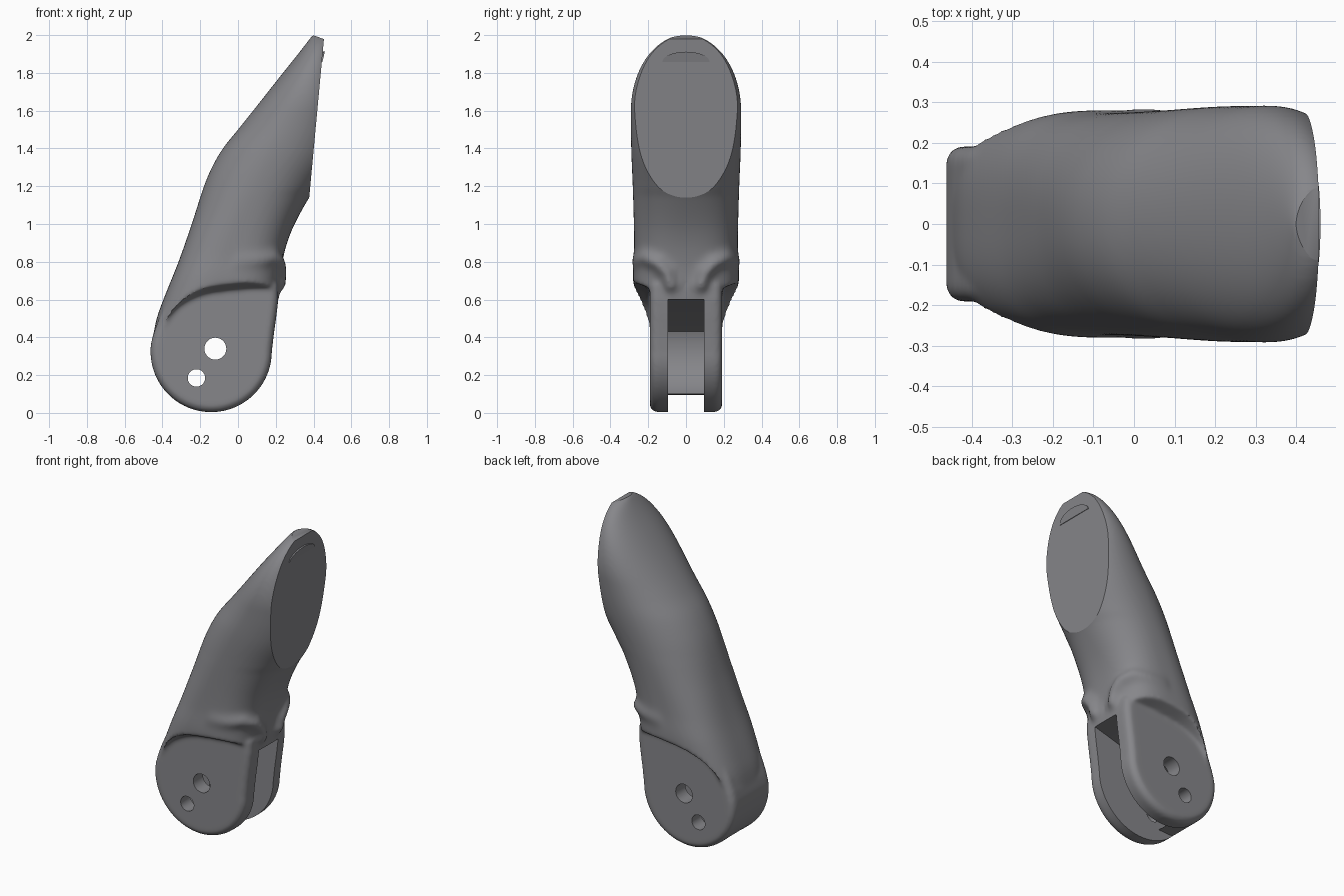
import bpy, bmesh, math
from mathutils import Vector

if "Cube" in bpy.data.objects:
    bpy.data.objects.remove(bpy.data.objects["Cube"])


def interp(table, z):
    # smooth cubic interpolation through (z, value) keys
    if z <= table[0][0]:
        return table[0][1]
    if z >= table[-1][0]:
        return table[-1][1]
    i = max(k for k in range(len(table) - 1) if table[k][0] <= z)

    def slope(k):
        a, b = table[max(k - 1, 0)], table[min(k + 1, len(table) - 1)]
        return (b[1] - a[1]) / (b[0] - a[0])
    (z0, v0), (z1, v1) = table[i], table[i + 1]
    h = z1 - z0
    t = (z - z0) / h
    return ((2*t**3 - 3*t*t + 1) * v0 + (t**3 - 2*t*t + t) * h * slope(i)
            + (3*t*t - 2*t**3) * v1 + (t**3 - t*t) * h * slope(i + 1))


def loft(name, rings):
    bm = bmesh.new()
    vs = [[bm.verts.new(p) for p in r] for r in rings]
    n = len(vs[0])
    for a, b in zip(vs, vs[1:]):
        for i in range(n):
            j = (i + 1) % n
            bm.faces.new((a[i], a[j], b[j], b[i]))
    bm.faces.new(vs[0][::-1])
    bm.faces.new(vs[-1])
    bmesh.ops.recalc_face_normals(bm, faces=bm.faces)
    me = bpy.data.meshes.new(name)
    bm.to_mesh(me)
    bm.free()
    ob = bpy.data.objects.new(name, me)
    bpy.context.collection.objects.link(ob)
    return ob


def prism(name, pts, half):
    # XZ profile extruded symmetrically along Y
    return loft(name, [[(x, y, z) for x, z in pts] for y in (-half, half)])


def modify(ob, kind, **settings):
    m = ob.modifiers.new(kind, kind)
    for k, v in settings.items():
        setattr(m, k, v)
    bpy.context.view_layer.objects.active = ob
    bpy.ops.object.modifier_apply(modifier=m.name)


def boolean(ob, other, op):
    modify(ob, 'BOOLEAN', operation=op, object=other, solver='EXACT')
    bpy.data.objects.remove(other, do_unlink=True)


def slice_off(ob, a, b):
    # remove everything on the outer (+x) side of the plane through a and b
    d = b - a
    bm = bmesh.new()
    bm.from_mesh(ob.data)
    res = bmesh.ops.bisect_plane(bm, geom=bm.verts[:] + bm.edges[:] + bm.faces[:], dist=1e-5,
                                 plane_co=a, plane_no=Vector((d.z, 0, -d.x)), clear_outer=True)
    edges = [e for e in res['geom_cut'] if isinstance(e, bmesh.types.BMEdge)]
    bmesh.ops.holes_fill(bm, edges=edges, sides=0)
    bmesh.ops.recalc_face_normals(bm, faces=bm.faces)
    bm.to_mesh(ob.data)
    bm.free()


def arc(cx, cz, r, a0, a1, n):
    return [(cx + r * math.cos(math.radians(a0 + (a1 - a0) * i / n)),
             cz + r * math.sin(math.radians(a0 + (a1 - a0) * i / n))) for i in range(n + 1)]


# fingertip body: back edge, front edge, half width and squareness along z
BACK = [(.38, -.455), (.5, -.43), (.6, -.395), (.8, -.315), (1, -.245), (1.2, -.18), (1.3, -.138),
        (1.4, -.08), (1.5, 0), (1.6, .08), (1.8, .238), (1.9, .318), (2, .395)]
FRONT = [(.38, .18), (.6, .215), (.7, .22), (.8, .235), (.9, .26), (1, .3), (1.14, .377), (1.2, .42),
         (1.4, .54), (1.6, .57), (1.8, .53), (1.9, .51), (2, .48)]
WIDTH = [(.38, .26), (.7, .28), (.85, .275), (1, .276), (1.2, .282), (1.4, .29), (1.6, .292)]
SQUARE = [(.38, 3.2), (.8, 2.8), (1.2, 2.2), (2, 2.1)]
RIDGE = [Vector(p) for p in ((.3, .80), (.22, .82), (.15, .79), (.1, .74), (.08, .68))]


def ridge_height(y, z):
    p, best = Vector((abs(y), z)), 9
    for a, b in zip(RIDGE, RIDGE[1:]):
        t = max(0, min(1, (p - a).dot(b - a) / (b - a).length_squared))
        best = min(best, (p - a.lerp(b, t)).length)
    return .04 * math.exp(-(best / .036) ** 2)


def body_ring(z, n=96):
    l, r = interp(BACK, z), interp(FRONT, z)
    w = interp(WIDTH, z)
    if z > 1.6:
        w = .292 * math.sqrt(max(.0004, 1 - ((z - 1.6) / .403) ** 2))
    e = 2 / interp(SQUARE, z)
    ring = []
    for i in range(n):
        t = 2 * math.pi * i / n
        c, s = math.cos(t), math.sin(t)
        u, v = math.copysign(abs(c) ** e, c), math.copysign(abs(s) ** e, s)
        y = w * v
        k = ridge_height(y, z) * max(0, c) ** .4
        ring.append(((l + r) / 2 + (r - l) / 2 * u + k * abs(c), y + k * s * .5, z))
    return ring


levels = [.38 + 1.22 * i / 80 for i in range(81)] + \
         [1.6 + .403 * math.sin(math.pi / 2 * i / 32) for i in range(1, 33)]
fingertip = loft("fingertip", [body_ring(z) for z in levels])

# shoulders: undercut the wide body above both fork cheeks
STEP = [(-.6, .2), (-.45, .38), (-.38, .5), (-.32, .575), (-.2, .64), (-.05, .667), (.1, .678), (.4, .68)]
for side in (-1, 1):
    rings = []
    for y, dz in ((.165, -.03), (.29, .02), (.4, .05)):
        top = [(-.6 + i * .025, interp(STEP, -.6 + i * .025) + dz) for i in range(41)]
        rings.append([(x, side * y, z) for x, z in top + [(.4, -.2), (-.6, -.2)]])
    boolean(fingertip, loft("shoulder_cutter", rings), 'DIFFERENCE')

# hinge fork block with rounded rim
outline = arc(-.142, .325, .321, 172, 360, 40) + \
    [(.19, .42), (.204, .52), (.213, .6), (.212, .68), (.17, .74), (-.24, .72), (-.31, .68),
     (-.372, .6), (-.418, .5), (-.447, .42)]
fork = prism("hinge_fork", outline, .191)
modify(fork, 'BEVEL', width=.04, segments=5, limit_method='ANGLE', angle_limit=math.radians(60))
boolean(fingertip, fork, 'UNION')

# melt body and fork together so the joints become fillets
modify(fingertip, 'REMESH', mode='VOXEL', voxel_size=.0105)
modify(fingertip, 'SMOOTH', factor=.5, iterations=8)

# flat pad and the blunt rim at the tip
pad_a, pad_b = Vector((.377, 0, 1.14)), Vector((.455, 0, 1.98))
slice_off(fingertip, pad_a, pad_b)
slice_off(fingertip, Vector((.47, 0, 1.974)), Vector((.395, 0, 2.0)))

# hinge slot, open to the front and the bottom
slot = [(.5, .6), (.2, .6)] + arc(-.12, .34, .28, 161, 239, 24) + [(-.6, .085), (-.6, -.1), (.5, -.1)]
boolean(fingertip, prism("slot_cutter", slot, .095), 'DIFFERENCE')

# pin and cord holes
for x, z, r in ((-.12, .34, .058), (-.22, .185, .046)):
    boolean(fingertip, prism("hole_cutter", arc(x, z, r, 0, 352.5, 47), .5), 'DIFFERENCE')

# small crescent lip near the tip of the pad
lip = [(.125 * math.cos(math.pi * i / 24), 1.857 + .055 * math.sin(math.pi * i / 24)) for i in range(25)]
boolean(fingertip, loft("pad_lip", [[(.41, y, z) for y, z in lip],
                                    [(.447 + (z - 1.857) * .23, y, z) for y, z in lip]]), 'UNION')

# shading: smooth skin, flat pad, dark grey plastic
bpy.ops.object.select_all(action='DESELECT')
fingertip.select_set(True)
bpy.context.view_layer.objects.active = fingertip
bpy.ops.object.shade_smooth_by_angle(angle=math.radians(28))
pad_no = Vector(((pad_b - pad_a).z, 0, -(pad_b - pad_a).x)).normalized()
for p in fingertip.data.polygons:
    if p.normal.dot(pad_no) > .9999 and p.center.z > 1.1:
        p.use_smooth = False
plastic = bpy.data.materials.new("dark_grey_plastic")
plastic.diffuse_color = (.24, .24, .255, 1)
plastic.use_nodes = True
plastic.node_tree.nodes["Principled BSDF"].inputs["Base Color"].default_value = plastic.diffuse_color
fingertip.data.materials.clear()
fingertip.data.materials.append(plastic)
for p in fingertip.data.polygons:
    p.material_index = 0
